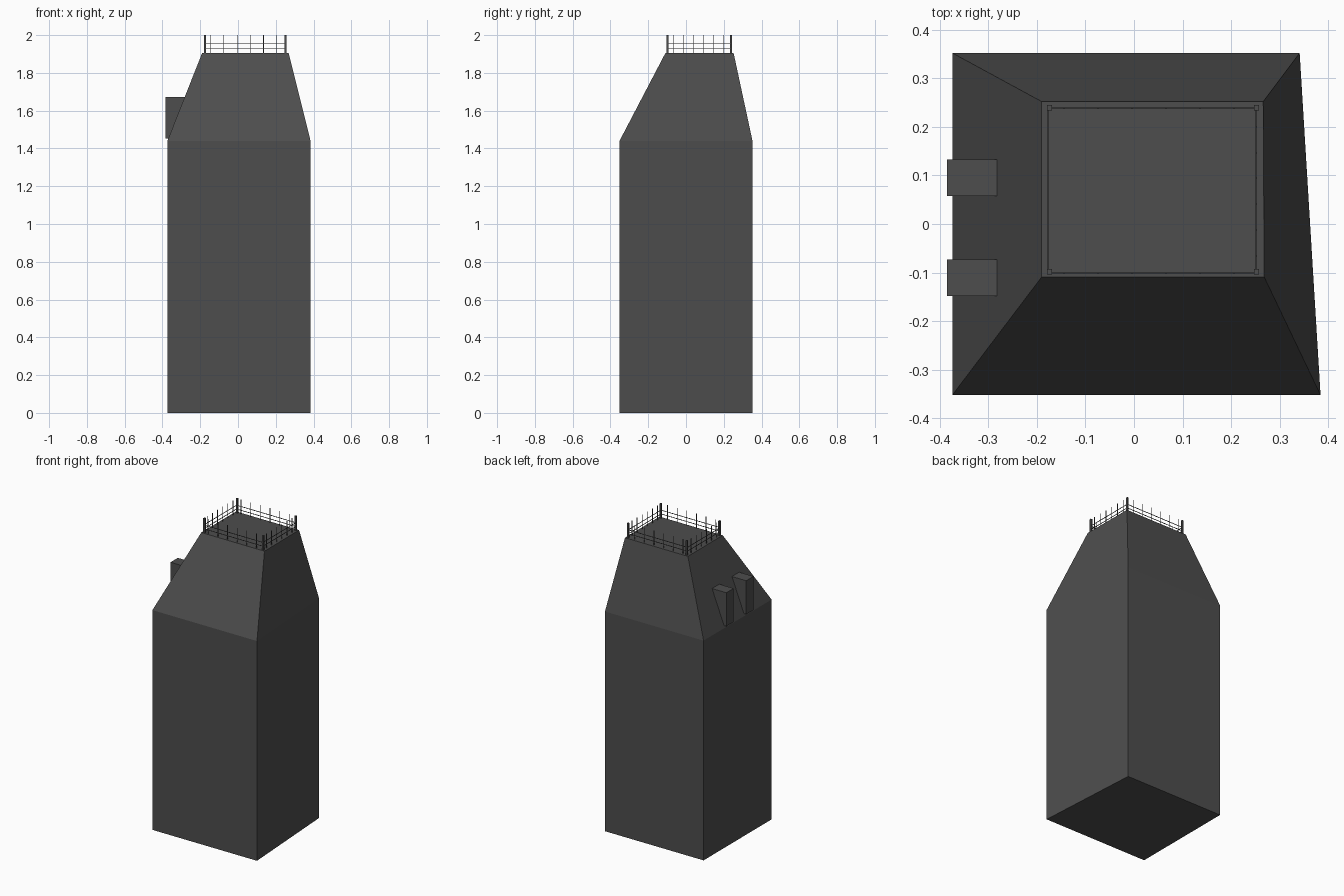
import bpy

if "Cube" in bpy.data.objects:
    bpy.data.objects.remove(bpy.data.objects["Cube"])

WALL_TOP, DECK, TOP = 1.44, 1.905, 2.0

# One dark grey for every part
dark = bpy.data.materials.new("dark_grey")
dark.diffuse_color = (0.075, 0.075, 0.075, 1)
dark.use_nodes = True
dark.node_tree.nodes["Principled BSDF"].inputs["Base Color"].default_value = dark.diffuse_color


def make_mesh(name, verts, faces):
    mesh = bpy.data.meshes.new(name)
    mesh.from_pydata(verts, [], faces)
    mesh.update()
    mesh.materials.append(dark)
    obj = bpy.data.objects.new(name, mesh)
    bpy.context.collection.objects.link(obj)
    return obj


def loft(name, rings):
    """Skin a stack of matching rings and cap both ends."""
    n = len(rings[0])
    verts = [v for ring in rings for v in ring]
    faces = [tuple(reversed(range(n))), tuple(range(len(verts) - n, len(verts)))]
    for r in range(len(rings) - 1):
        for i in range(n):
            a, b = r * n + i, r * n + (i + 1) % n
            faces.append((a, b, b + n, a + n))
    return make_mesh(name, verts, faces)


def box(name, x0, x1, y0, y1, z0, z1):
    return loft(name, [[(x0, y0, z), (x1, y0, z), (x1, y1, z), (x0, y1, z)]
                       for z in (z0, z1)])


# Tower walls and sloped roof with a flat deck
plan = [(-0.374, -0.352), (0.384, -0.352), (0.341, 0.352), (-0.374, 0.352)]
deck = [(-0.19, -0.109), (0.268, -0.109), (0.266, 0.252), (-0.19, 0.252)]
loft("tower_and_roof", [[(x, y, 0) for x, y in plan],
                        [(x, y, WALL_TOP) for x, y in plan],
                        [(x, y, DECK) for x, y in deck]])

# Dormers: wedges that run back into the left roof slope
profile = [(-0.385, 1.453), (-0.365, 1.453), (-0.277, 1.673), (-0.385, 1.673)]
for i, y in enumerate((-0.111, 0.095)):
    loft(f"dormer_{i + 1}", [[(x, yy, z) for x, z in profile]
                             for yy in (y + 0.0375, y - 0.0375)])

# Corner posts of the railing
X0, X1, Y0, Y1 = -0.174, 0.252, -0.098, 0.239
h = 0.0055
for x in (X0, X1):
    for y in (Y0, Y1):
        box("corner_post", x - h, x + h, y - h, y + h, DECK, TOP)

# Two horizontal rails on every side
t = 0.0015
for z in (1.93, 1.955):
    for y in (Y0 - 0.003, Y1 - 0.001):
        box("rail_x", X0, X1, y - t, y + t, z - t, z + t)
    for x in (X0 - 0.003, X1):
        box("rail_y", x - t, x + t, Y0, Y1, z - t, z + t)

# Thin upright bars between the posts
for i in range(6):
    x = -0.145 + 0.07 * i
    for y in (Y0 - 0.003, Y1 - 0.001):
        box("upright_x", x - t, x + t, y - t, y + t, DECK, TOP)
    y = -0.065 + 0.053 * i
    for x in (X0 - 0.003, X1):
        box("upright_y", x - t, x + t, y - t, y + t, DECK, TOP)
